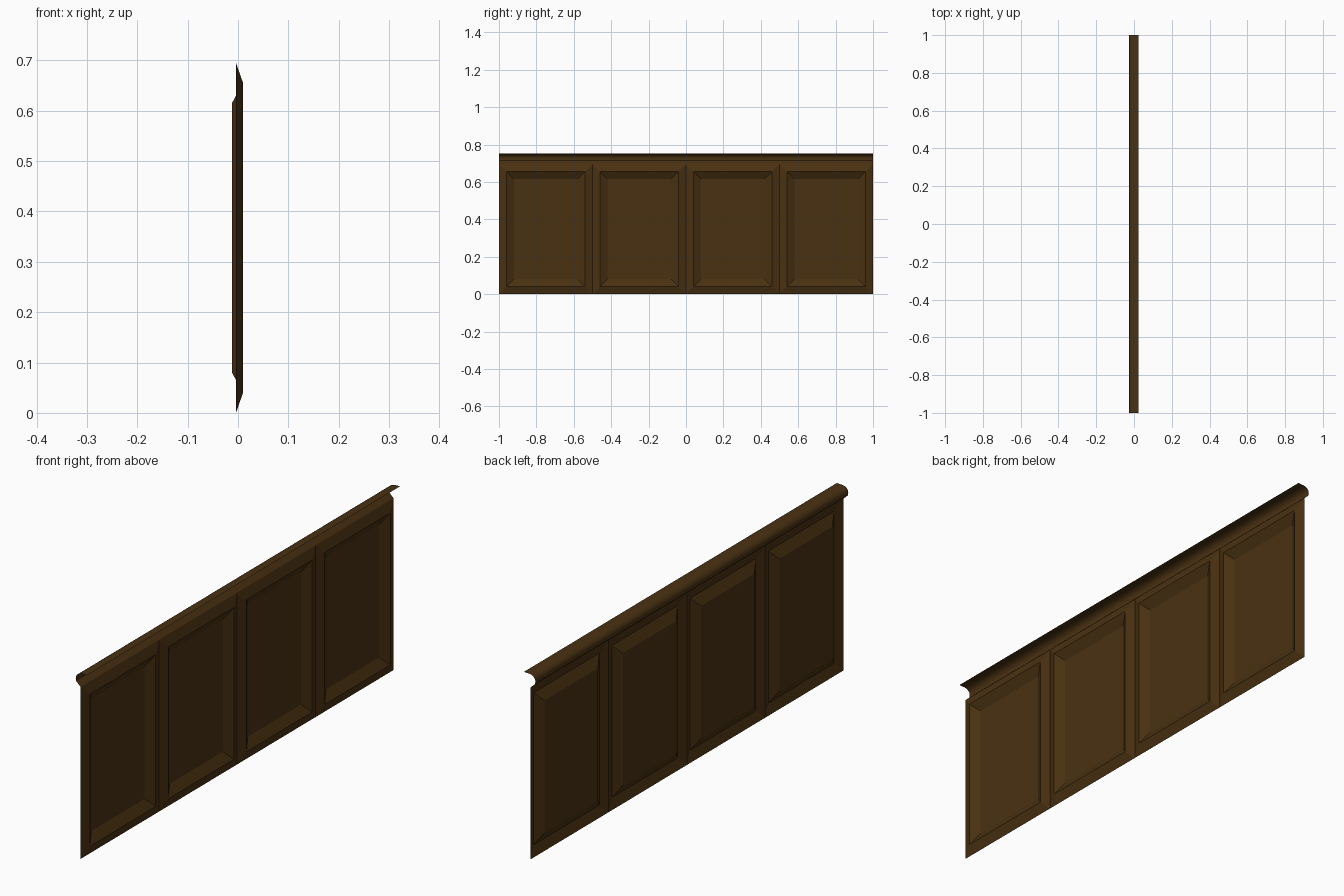
import bpy, bmesh

if "Cube" in bpy.data.objects:
    bpy.data.objects.remove(bpy.data.objects["Cube"])

wood = bpy.data.materials.new("dark_brown_wood")
wood.diffuse_color = (0.068, 0.031, 0.006, 1)
wood.use_nodes = True
wood.node_tree.nodes["Principled BSDF"].inputs["Base Color"].default_value = wood.diffuse_color

PANEL_W, PANEL_H, COUNT = 0.5, 0.695, 4
# inset from panel edge, depth x: outer valley, raised ridge, recessed field
STEPS = [(0.0, -0.004), (0.04, 0.01), (0.08, -0.012)]


def finish(bm, name):
    mesh = bpy.data.meshes.new(name)
    bm.to_mesh(mesh)
    bm.free()
    mesh.materials.append(wood)
    obj = bpy.data.objects.new(name, mesh)
    bpy.context.collection.objects.link(obj)
    return obj


def wall_panel(index):
    bm = bmesh.new()
    y0 = -1 + index * PANEL_W
    y1 = y0 + PANEL_W
    rings = []
    for d, x in STEPS:
        corners = [(y0 + d, d), (y1 - d, d), (y1 - d, PANEL_H - d), (y0 + d, PANEL_H - d)]
        rings.append([bm.verts.new((x, y, z)) for y, z in corners])
    # mitred sloping borders
    for a, b in zip(rings, rings[1:]):
        for i in range(4):
            j = (i + 1) % 4
            bm.faces.new((a[i], a[j], b[j], b[i]))
    # flat recessed field
    bm.faces.new(rings[-1])
    return finish(bm, f"wall_panel_{index + 1}")


for n in range(COUNT):
    wall_panel(n)

# cap rail: open moulding profile (x, z) swept along y
profile = [(-0.004, 0.695), (-0.025, 0.715), (-0.026, 0.725), (-0.025, 0.733),
           (-0.020, 0.741), (-0.012, 0.747), (0.0, 0.750), (0.025, 0.751)]
bm = bmesh.new()
near = [bm.verts.new((x, -1, z)) for x, z in profile]
far = [bm.verts.new((x, 1, z)) for x, z in profile]
for i in range(len(profile) - 1):
    bm.faces.new((near[i], far[i], far[i + 1], near[i + 1]))
rail = finish(bm, "cap_rail")
bpy.context.view_layer.objects.active = rail
rail.select_set(True)
bpy.ops.object.shade_smooth_by_angle(angle=0.7)
